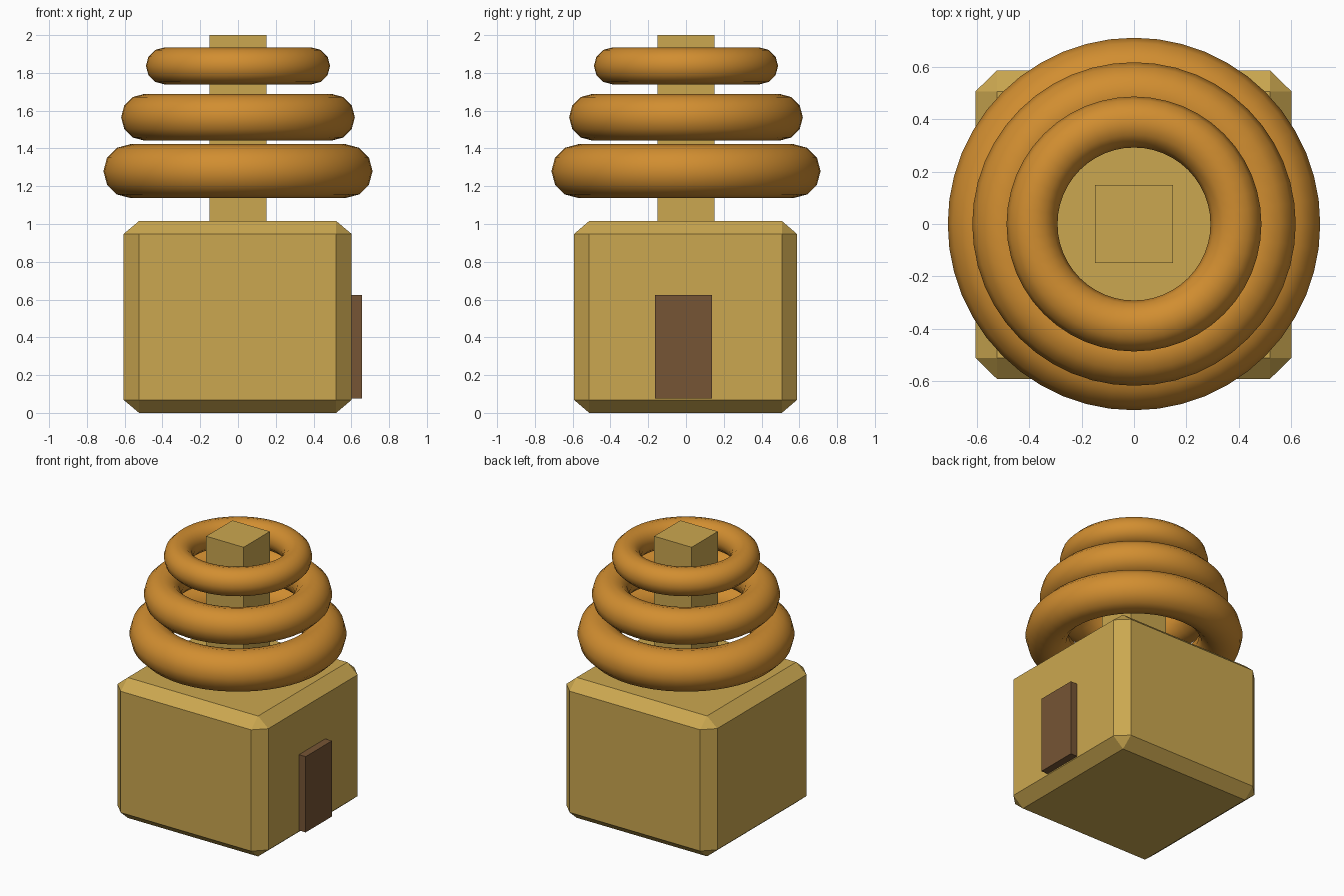
import bpy

if "Cube" in bpy.data.objects:
    bpy.data.objects.remove(bpy.data.objects["Cube"])


def material(name, rgb):
    m = bpy.data.materials.new(name)
    m.diffuse_color = (*rgb, 1)
    m.use_nodes = True
    m.node_tree.nodes["Principled BSDF"].inputs["Base Color"].default_value = m.diffuse_color
    return m


tan = material("tan", (0.60, 0.39, 0.08))
orange = material("orange", (0.64, 0.27, 0.03))
brown = material("brown", (0.18, 0.09, 0.035))


def box(name, lo, hi, mat, bevel=0):
    center = [(a + b) / 2 for a, b in zip(lo, hi)]
    bpy.ops.mesh.primitive_cube_add(size=1, location=center)
    ob = bpy.context.object
    ob.name = name
    ob.scale = [b - a for a, b in zip(lo, hi)]
    ob.data.materials.append(mat)
    if bevel:
        # chamfer in unit space, so it stretches with the box
        mod = ob.modifiers.new("chamfer", 'BEVEL')
        mod.width = bevel
        mod.segments = 1
    return ob


def ring(name, z, radius):
    bpy.ops.mesh.primitive_torus_add(
        location=(0, 0, z), major_radius=radius, minor_radius=radius * 0.25,
        major_segments=48, minor_segments=12)
    ob = bpy.context.object
    ob.name = name
    ob.data.materials.append(orange)
    bpy.ops.object.shade_smooth()


# Chamfered house block and square post
box("body", (-0.606, -0.593, 0), (0.602, 0.588, 1.016), tan, bevel=0.068)
box("post", (-0.15, -0.15, 0.95), (0.15, 0.15, 2.0), tan)

# Door panel on the right side
box("door", (0.56, -0.163, 0.077), (0.656, 0.138, 0.625), brown)

# Floating rings around the post, largest at the bottom
for name, z, r in (("lower_ring", 1.28, 0.57),
                   ("middle_ring", 1.565, 0.495),
                   ("upper_ring", 1.837, 0.39)):
    ring(name, z, r)
